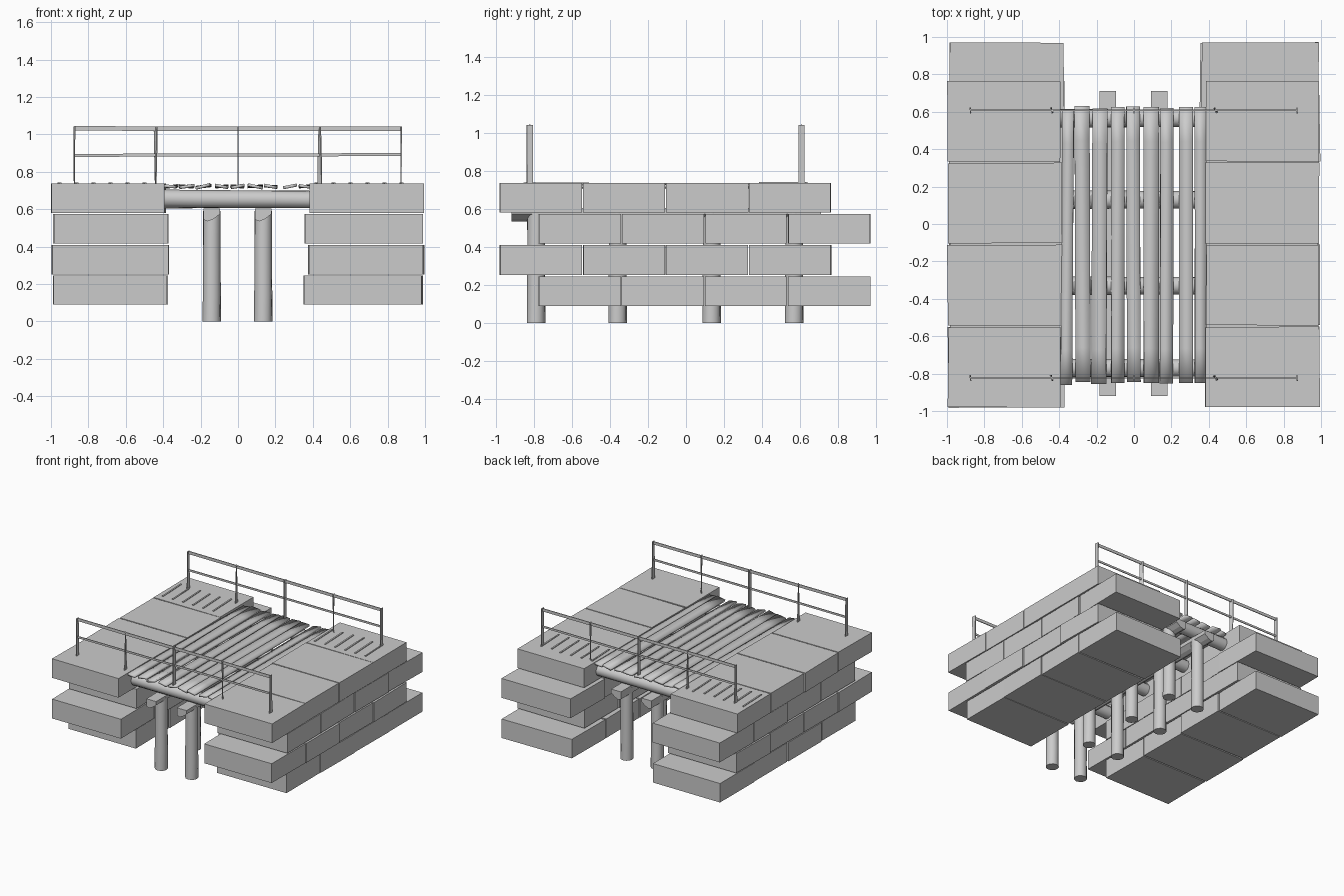
import bpy, bmesh, math, random
from mathutils import Vector

if "Cube" in bpy.data.objects:
    bpy.data.objects.remove(bpy.data.objects["Cube"])

random.seed(7)
grey = bpy.data.materials.new("plain_grey")
grey.diffuse_color = (0.6, 0.6, 0.6, 1)
grey.use_nodes = True
grey.node_tree.nodes["Principled BSDF"].inputs["Base Color"].default_value = grey.diffuse_color


def finish(name, bm, smooth=None):
    bmesh.ops.recalc_face_normals(bm, faces=bm.faces)
    me = bpy.data.meshes.new(name)
    bm.to_mesh(me)
    bm.free()
    me.materials.append(grey)
    ob = bpy.data.objects.new(name, me)
    bpy.context.collection.objects.link(ob)
    if smooth == "all":
        for p in me.polygons:
            p.use_smooth = True
    elif smooth:
        bpy.ops.object.select_all(action='DESELECT')
        ob.select_set(True)
        bpy.context.view_layer.objects.active = ob
        bpy.ops.object.shade_smooth_by_angle(angle=math.radians(50))
    return ob


def sweep(bm, start, end, profile, axis, twist=(0, 0), segs=4, scale=(1, 1)):
    """Profile swept from start to end along one axis, twisting and tapering."""
    a, b = [i for i in range(3) if i != axis]
    start, end = Vector(start), Vector(end)
    rings = []
    for s in range(segs + 1):
        t = s / segs
        ang = twist[0] + (twist[1] - twist[0]) * t
        k = scale[0] + (scale[1] - scale[0]) * t
        ring = []
        for u, v in profile:
            p = start.lerp(end, t)
            p[a] += k * (u * math.cos(ang) - v * math.sin(ang))
            p[b] += k * (u * math.sin(ang) + v * math.cos(ang))
            ring.append(bm.verts.new(p))
        rings.append(ring)
    n = len(profile)
    for r0, r1 in zip(rings, rings[1:]):
        for i in range(n):
            bm.faces.new((r0[i], r0[(i + 1) % n], r1[(i + 1) % n], r1[i]))
    bm.faces.new(rings[0])
    bm.faces.new(rings[-1])


def rect(w, h):
    return [(-w / 2, -h / 2), (w / 2, -h / 2), (w / 2, h / 2), (-w / 2, h / 2)]


def circle(r, n=12):
    return [(r * math.cos(2 * math.pi * i / n), r * math.sin(2 * math.pi * i / n)) for i in range(n)]


# stone piers: four staggered courses of four blocks each
courses = [(0.09, 0.245, -0.775, -0.985, -0.38, 0.355, 0.985),
           (0.252, 0.41, -0.98, -0.992, -0.373, 0.377, 0.992),
           (0.417, 0.575, -0.775, -0.985, -0.375, 0.36, 0.985),
           (0.581, 0.737, -0.98, -0.995, -0.39, 0.385, 0.99)]
for side, name in ((0, "left_pier_blocks"), (1, "right_pier_blocks")):
    bm = bmesh.new()
    for z0, z1, y0, xa, xb, xc, xd in courses:
        x0, x1 = (xc, xd) if side else (xa, xb)
        for i in range(4):
            ya = y0 + i * 0.438
            yb = ya + 0.43
            # corners wander a little, top and bottom alike
            corner = {(i_, j): (random.uniform(-.005, .005), random.uniform(-.003, .003))
                      for i_ in (-1, 1) for j in (-1, 1)}
            for v in bmesh.ops.create_cube(bm, size=2)["verts"]:
                sx, sy, sz = (round(c) for c in v.co)
                dx, dy = corner[sx, sy]
                v.co = ((x1 if sx > 0 else x0) + dx, (yb if sy > 0 else ya) + dy, z1 if sz > 0 else z0)
    finish(name, bm)

# round support posts, in pairs
row_y = (-0.79, -0.36, 0.135, 0.57)
bm = bmesh.new()
for y in row_y:
    for x in (-0.14, 0.135):
        sweep(bm, (x, y, 0), (x, y, 0.59), circle(0.049), 2, (0, 0.4), scale=(1, 0.96))
finish("support_posts", bm, True)

# half log stringers lying on the posts
bm = bmesh.new()
stringer = [(-.044, .035), (.044, .035), (.044, .005), (.01, -.022), (-.022, -.035), (-.044, -.025)]
for x in (-0.14, 0.135):
    sweep(bm, (x, -0.92, 0.57), (x, 0.71, 0.57), stringer, 1)
finish("stringers", bm)

# cross logs between the piers
bm = bmesh.new()
for y in (-0.77, -0.33, 0.13, 0.565):
    sweep(bm, (-0.42, y, 0.655), (0.42, y, 0.652), circle(0.05), 0, (0, 0.4), scale=(1, 0.94))
finish("cross_logs", bm, True)

# twisted deck planks
bm = bmesh.new()
planks = [(-.357, .062), (-.275, .08), (-.185, .08), (-.087, .07), (-.003, .072),
          (.092, .082), (.175, .07), (.278, .075), (.356, .062)]
tilts = [(-.1, .15), (.15, -.1), (.25, .1), (-.2, .1), (.2, -.1), (-.22, .05), (-.2, -.05), (.2, .2), (-.15, .1)]
for (x, w), tw in zip(planks, tilts):
    j = random.uniform(-.01, .01)
    sweep(bm, (x + j / 2, -0.85 + j, 0.722), (x - j / 2, 0.625 + j, 0.722), rect(w, 0.016), 1, tw, 8)
finish("deck_planks", bm, "all")

# thin plank edges showing on top of the piers
bm = bmesh.new()
for side in (-0.955, 0.42):
    for i in range(6):
        x = side + i * 0.091
        y1 = random.uniform(0.605, 0.645)
        sweep(bm, (x + 0.005, 0.385, 0.736), (x - 0.005, y1, 0.737), rect(0.012, 0.012), 1, segs=1)
finish("plank_edges", bm)

# railings: flat twisted posts and two flat rails on each side
post_twist = {-0.875: (0, 0.15), -0.44: (0.1, 0.55), 0: (0, 0), 0.437: (0.8, 0.25), 0.872: (0, 0.1)}
for y, name in ((-0.823, "front_railing"), (0.608, "back_railing")):
    bm = bmesh.new()
    for x, tw in post_twist.items():
        sweep(bm, (x, y, 0.73), (x, y, 1.042), rect(0.006, 0.032), 2, tw)
    sweep(bm, (-0.875, y, 1.032), (0.875, y, 1.029), rect(0.006, 0.024), 0)
    sweep(bm, (-0.875, y, 0.888), (0.875, y, 0.892), rect(0.006, 0.016), 0)
    finish(name, bm)
